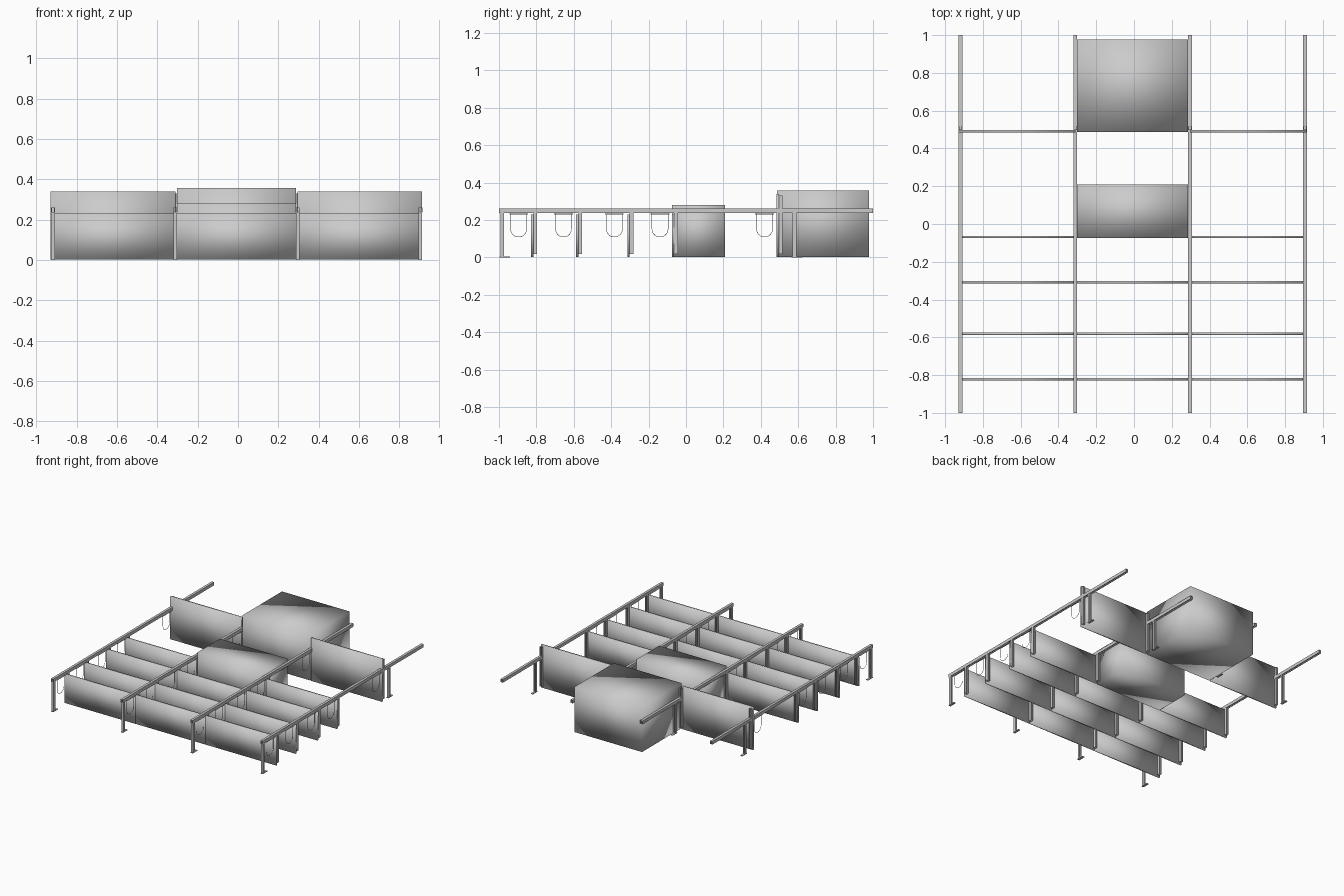
import bpy, bmesh, math
from mathutils import Vector

if "Cube" in bpy.data.objects:
    bpy.data.objects.remove(bpy.data.objects["Cube"])

RAILS = [-0.918, -0.311, 0.296, 0.905]
# row position, panel height, whether the middle bay is a box
ROWS = [(-0.822, 0.23, False), (-0.581, 0.23, False), (-0.308, 0.23, False),
        (-0.069, 0.23, True), (0.491, 0.34, True)]


def make(name, bm, smooth=False):
    bmesh.ops.recalc_face_normals(bm, faces=bm.faces)
    me = bpy.data.meshes.new(name)
    bm.to_mesh(me)
    bm.free()
    for p in me.polygons:
        p.use_smooth = smooth
    ob = bpy.data.objects.new(name, me)
    bpy.context.collection.objects.link(ob)
    return ob


def box(name, lo, hi, smooth=False):
    bm = bmesh.new()
    bmesh.ops.create_cube(bm, size=1)
    for v in bm.verts:
        v.co = Vector([(a + b) / 2 + c * (b - a) for a, b, c in zip(lo, hi, v.co)])
    return make(name, bm, smooth)


def extrude(name, points, direction):
    bm = bmesh.new()
    face = bm.faces.new([bm.verts.new(p) for p in points])
    new = bmesh.ops.extrude_face_region(bm, geom=[face])["geom"]
    bm.faces.new([v for v in reversed(face.verts)]) if not face.is_valid else None
    bmesh.ops.translate(bm, vec=direction, verts=[v for v in new if isinstance(v, bmesh.types.BMVert)])
    return make(name, bm)


def channel(w, h, t, lip):
    # open strut section with inward lips, opening towards -v
    a = w / 2
    half = [(a, h), (a, 0), (a - lip, 0), (a - lip, t), (a - t, t), (a - t, h - t)]
    return half + [(-u, v) for u, v in reversed(half)]


def post(name, x, y, z0, z1):
    pts = [(x + u, y + 0.02 - v, z0) for u, v in channel(0.018, 0.02, 0.003, 0.006)]
    return extrude(name, pts, (0, 0, z1 - z0))


def hook(name, x, y):
    # wire loop hanging below the rail
    cu = bpy.data.curves.new(name, 'CURVE')
    cu.dimensions = '3D'
    cu.bevel_depth = 0.0015
    cu.bevel_resolution = 1
    r, zc = 0.043, 0.152
    pts = [(x, y - r, 0.238)]
    for i in range(13):
        a = math.pi + math.pi * i / 12
        pts.append((x, y + r * math.cos(a), zc + r * math.sin(a)))
    pts.append((x, y + r, 0.238))
    sp = cu.splines.new('POLY')
    sp.points.add(len(pts) - 1)
    for p, c in zip(sp.points, pts):
        p.co = (*c, 1)
    ob = bpy.data.objects.new(name, cu)
    bpy.context.collection.objects.link(ob)
    # flat mounting tab
    box(name + "_tab", (x - 0.006, y - 0.05, 0.229), (x + 0.006, y + 0.05, 0.235))


for i, x in enumerate(RAILS):
    # overhead rail
    extrude(f"rail_{i}", [(x + u, -1, 0.236 + v) for u, v in channel(0.02, 0.025, 0.004, 0.006)],
            (0, 2, 0))
    # footed support legs
    for n, y in (("front", -0.993), ("rear", 0.57)):
        post(f"{n}_leg_{i}", x, y, 0, 0.238)
        box(f"{n}_foot_{i}", (x - 0.009, y - 0.005, 0), (x + 0.009, y + 0.053, 0.005))
    # panel posts
    for j, (y, h, _) in enumerate(ROWS):
        post(f"panel_post_{j}_{i}", x, y + 0.006, 0.018, h - 0.01 if h > 0.3 else 0.238)
    # cable hooks
    for j, y in enumerate((-0.895, -0.655, -0.383, -0.139, 0.42)):
        hook(f"cable_hook_{j}_{i}", x, y)

# upright panels, one per bay
for j, (y, h, boxed) in enumerate(ROWS):
    for i in range(3):
        if boxed and i == 1:
            continue
        x0 = RAILS[i] - (0.012 if i == 0 else 0)
        x1 = RAILS[i + 1] + (0.008 if i == 2 else 0)
        box(f"panel_{j}_{i}", (x0, y - 0.006, 0.003), (x1, y + 0.006, h), True)

# middle boxes
box("low_box", (-0.302, -0.075, 0.003), (0.287, 0.208, 0.28), True)
box("tall_box", (-0.302, 0.487, 0.003), (0.287, 0.978, 0.358), True)
